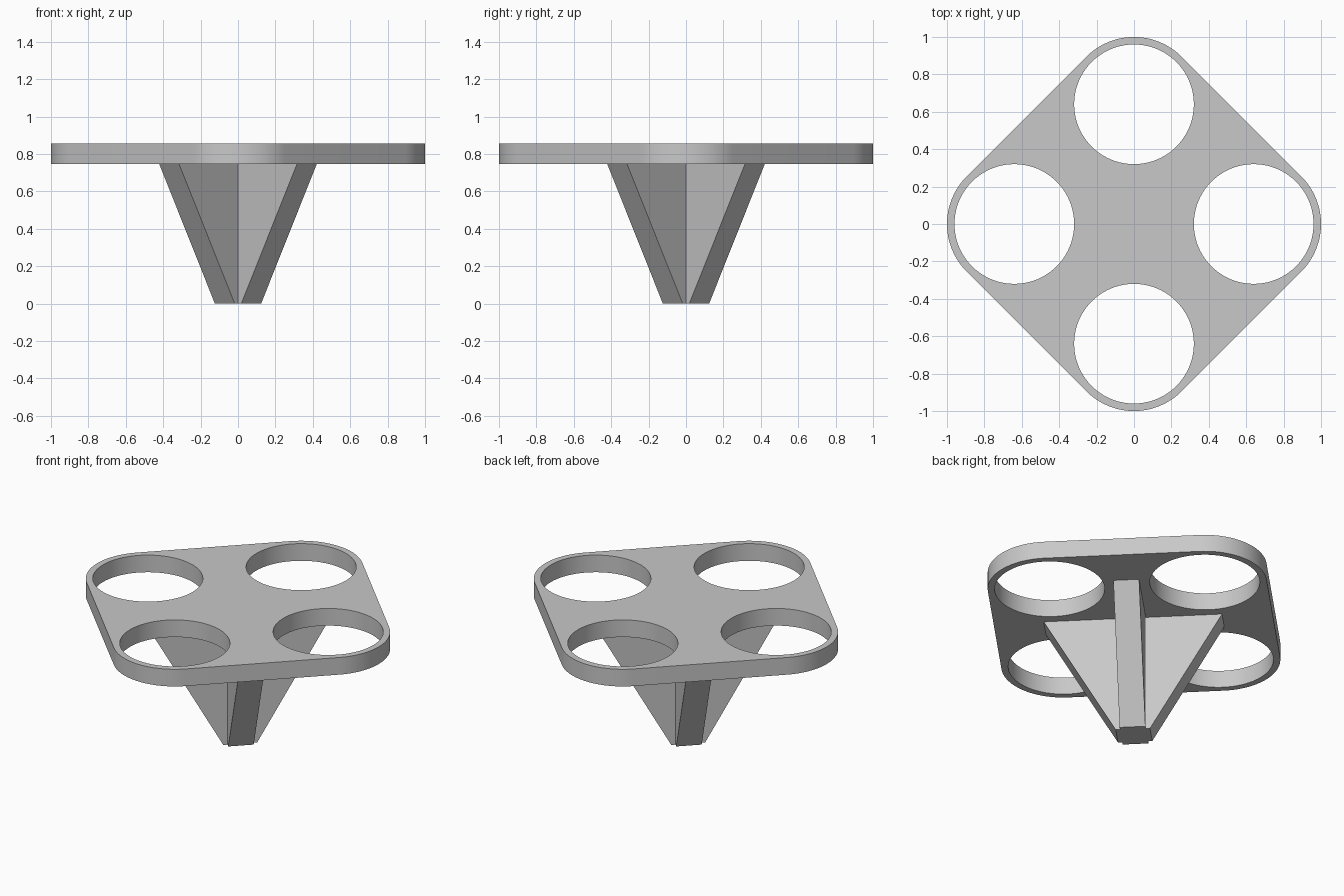
import bpy
import bmesh
from math import cos, sin, pi, radians, sqrt

cube = bpy.data.objects.get("Cube")
if cube:
    bpy.data.objects.remove(cube, do_unlink=True)

grey = bpy.data.materials.new("light grey")
grey.use_nodes = True
colour = (0.58, 0.58, 0.58, 1)
grey.diffuse_color = colour
grey.node_tree.nodes["Principled BSDF"].inputs["Base Color"].default_value = colour

PLATE_BOTTOM, PLATE_TOP = 0.745, 0.855
RING_CENTRE, HOLE_RADIUS, RIM_RADIUS = 0.64, 0.32, 0.36


def add_object(name, mesh):
    obj = bpy.data.objects.new(name, mesh)
    bpy.context.collection.objects.link(obj)
    mesh.materials.clear()
    mesh.materials.append(grey)
    return obj


def arc(cx, cy, radius, start, sweep, steps):
    return [(cx + radius * cos(start + sweep * i / steps),
             cy + radius * sin(start + sweep * i / steps)) for i in range(steps + 1)]


# Plate: rounded diamond outline with four round holes, filled and extruded
curve = bpy.data.curves.new("plate_profile", "CURVE")
curve.dimensions = "2D"
curve.fill_mode = "BOTH"
curve.extrude = (PLATE_TOP - PLATE_BOTTOM) / 2


def add_loop(points):
    spline = curve.splines.new("POLY")
    spline.points.add(len(points) - 1)
    for p, (x, y) in zip(spline.points, points):
        p.co = (x, y, 0, 1)
    spline.use_cyclic_u = True


outline = []
for k in range(4):
    a = k * pi / 2
    cx, cy = RING_CENTRE * cos(a), RING_CENTRE * sin(a)
    outline += arc(cx, cy, RIM_RADIUS, a - pi / 4, pi / 2, 24)
    add_loop(arc(cx, cy, HOLE_RADIUS, 0, 2 * pi, 80)[:-1])
add_loop(outline)

profile = bpy.data.objects.new("plate_profile", curve)
bpy.context.collection.objects.link(profile)
depsgraph = bpy.context.evaluated_depsgraph_get()
mesh = bpy.data.meshes.new_from_object(profile.evaluated_get(depsgraph))
bpy.data.objects.remove(profile, do_unlink=True)
bm = bmesh.new()
bm.from_mesh(mesh)
bmesh.ops.remove_doubles(bm, verts=bm.verts, dist=0.0001)
bmesh.ops.recalc_face_normals(bm, faces=bm.faces)
bm.to_mesh(mesh)
bm.free()
plate = add_object("holder_plate", mesh)
plate.location.z = (PLATE_BOTTOM + PLATE_TOP) / 2
bpy.context.view_layer.objects.active = plate
plate.select_set(True)
bpy.ops.object.shade_smooth_by_angle(angle=radians(30))

# Stand: four diagonal ribs as one cross section, tapering down to the foot
HALF = 0.075
FOOT_REACH, TOP_REACH = 0.1, 0.52
EMBED = 0.02


def cross_loop(bm, reach, z):
    verts = []
    for k in range(4):
        a = pi / 4 + k * pi / 2
        for u, v in ((reach, -HALF), (reach, HALF), (HALF, HALF)):
            verts.append(bm.verts.new((u * cos(a) - v * sin(a),
                                       u * sin(a) + v * cos(a), z)))
    return verts


bm = bmesh.new()
slope = (TOP_REACH - FOOT_REACH) / PLATE_BOTTOM
low = cross_loop(bm, FOOT_REACH, 0)
high = cross_loop(bm, TOP_REACH + slope * EMBED, PLATE_BOTTOM + EMBED)
for i in range(len(low)):
    j = (i + 1) % len(low)
    bm.faces.new((low[i], low[j], high[j], high[i]))
bm.faces.new(low[::-1])
bm.faces.new(high)
bmesh.ops.recalc_face_normals(bm, faces=bm.faces)
mesh = bpy.data.meshes.new("ribbed_stand")
bm.to_mesh(mesh)
bm.free()
add_object("ribbed_stand", mesh)
